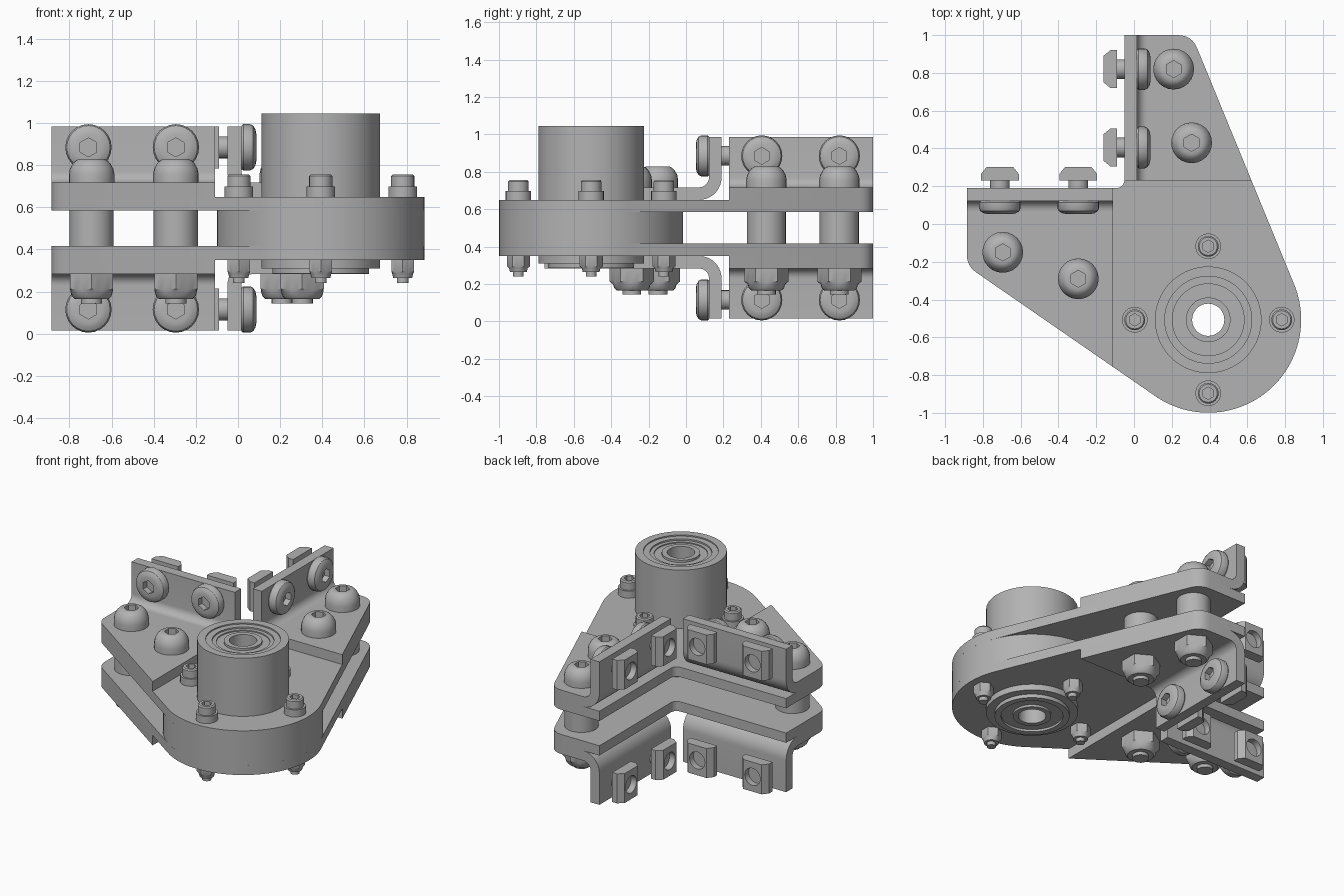
import bpy, bmesh
from math import sin, cos, pi, radians
from mathutils import Matrix, Vector

cube = bpy.data.objects.get("Cube")
if cube:
    bpy.data.objects.remove(cube)

metal = bpy.data.materials.new("grey metal")
metal.use_nodes = True
GREY = (0.45, 0.45, 0.45, 1)
metal.diffuse_color = GREY
metal.node_tree.nodes["Principled BSDF"].inputs["Base Color"].default_value = GREY

HUB = Vector((0.393, -0.507))        # bearing axis
HUB_R = 0.492
MID = 0.5                            # mirror height of the assembly
PLATE, SHEET, TOP = 0.584, 0.65, 0.717   # plate underside, plate top, bracket top
BACK, SIDE = 0.19, -0.05             # outer faces of the two flanges
END_1, END_2 = -0.11, 0.23           # inner ends of the two brackets
BEND = 0.12                          # outer bend radius
FLIP = Matrix.Translation((0, 0, 2 * MID)) @ Matrix.Scale(-1, 4, (0, 0, 1))
UP, DOWN = Vector((0, 0, 1)), Vector((0, 0, -1))


def finish(name, bm, matrix=Matrix()):
    bm.transform(matrix)
    bmesh.ops.recalc_face_normals(bm, faces=bm.faces)
    mesh = bpy.data.meshes.new(name)
    bm.to_mesh(mesh)
    bm.free()
    mesh.materials.append(metal)
    mesh.shade_smooth()
    mesh.set_sharp_from_angle(angle=radians(32))
    obj = bpy.data.objects.new(name, mesh)
    bpy.context.collection.objects.link(obj)
    return obj


def prism(name, points, z0, z1, matrix=Matrix(), clips=()):
    """Extrude an outline, keeping only the side of each clip plane its normal leaves."""
    bm = bmesh.new()
    bm.faces.new([bm.verts.new((p[0], p[1], z0)) for p in points])
    for co, normal in clips:
        geom = bm.verts[:] + bm.edges[:] + bm.faces[:]
        bmesh.ops.bisect_plane(bm, geom=geom, plane_co=co, plane_no=normal, clear_outer=True)
    new = bmesh.ops.extrude_face_region(bm, geom=bm.faces[:])["geom"]
    verts = [v for v in new if isinstance(v, bmesh.types.BMVert)]
    bmesh.ops.translate(bm, verts=verts, vec=(0, 0, z1 - z0))
    return finish(name, bm, matrix)


def lathe(name, profile, loc, axis=UP, segs=24, ring=False):
    """Spin (radius, height) points; a third item makes that loop hexagonal."""
    bm = bmesh.new()
    loops = []
    for r, z, *hexed in profile:
        loop = []
        for i in range(segs):
            t = 2 * pi * i / segs
            k = cos(pi / 6) / cos(t % (pi / 3) - pi / 6) if hexed else 1
            a = t + pi / 6
            loop.append(bm.verts.new((r * k * cos(a), r * k * sin(a), z)))
        loops.append(loop)
    pairs = list(zip(loops, loops[1:]))
    if ring:
        pairs.append((loops[-1], loops[0]))
    for a, b in pairs:
        for i in range(segs):
            j = (i + 1) % segs
            bm.faces.new((a[i], a[j], b[j], b[i]))
    if not ring:
        bm.faces.new(loops[0])
        bm.faces.new(loops[-1])
    return finish(name, bm, Matrix.Translation(loc) @ axis.to_track_quat('Z', 'Y').to_matrix().to_4x4())


def cylinder(name, r, h, loc, axis=UP, segs=24):
    return lathe(name, [(r, 0), (r, h)], loc, axis, segs)


def cut(obj, cutter):
    cutter.hide_render = True
    mod = obj.modifiers.new("cut", 'BOOLEAN')
    mod.operation, mod.solver, mod.object = 'DIFFERENCE', 'EXACT', cutter
    graph = bpy.context.evaluated_depsgraph_get()
    mesh = bpy.data.meshes.new_from_object(obj.evaluated_get(graph))
    obj.modifiers.clear()
    obj.data = mesh
    mesh.set_sharp_from_angle(angle=radians(32))
    bpy.data.objects.remove(cutter)


def arc(c, r, a0, a1, n):
    return [(c[0] + r * cos(radians(a0 + (a1 - a0) * i / n)),
             c[1] + r * sin(radians(a0 + (a1 - a0) * i / n))) for i in range(n + 1)]


def rounded(corner, before, after, size, n=6):
    c = Vector(corner)
    p = c + (Vector(before) - c).normalized() * size
    q = c + (Vector(after) - c).normalized() * size
    return [tuple(p.lerp(c, i / n).lerp(c.lerp(q, i / n), i / n)) for i in range(n + 1)]


# Shared outline of plates and brackets
nose = arc(HUB, HUB_R, 235.3, 383.3, 40)
far_left, near_left = (-0.885, BACK), (-0.885, -0.222)
far_right, far_back, notch = (0.306, 1.0), (SIDE, 1.0), (SIDE, BACK)
outline = ([far_left] + rounded(near_left, far_left, nose[0], 0.06) + nose
           + rounded(far_right, nose[-1], far_back, 0.075) + [far_back]
           + rounded(notch, far_back, far_left, 0.05))

# Bent sheet section: distance in from the outer face, height
section = (arc((BEND, SHEET + BEND), BEND, 270, 180, 10) + [(0, 0.985), (0.067, 0.985)]
           + arc((BEND, SHEET + BEND), BEND - 0.067, 180, 270, 8))
along_x = Matrix(((0, 0, 1, 0), (-1, 0, 0, BACK), (0, 1, 0, 0), (0, 0, 0, 1)))
along_y = Matrix(((1, 0, 0, SIDE), (0, 0, 1, 0), (0, 1, 0, 0), (0, 0, 0, 1)))
clip_1 = [((END_1, 0, 0), (1, 0, 0)), ((0, BACK - BEND, 0), (0, 1, 0))]
clip_2 = [((0, END_2, 0), (0, -1, 0)), ((SIDE + BEND, 0, 0), (-1, 0, 0))]

for level, m in (("upper", Matrix()), ("lower", FLIP)):
    plate = prism(level + "_plate", outline, PLATE, SHEET, m)
    cut(plate, cylinder("bore_cutter", 0.25, 1, (*HUB, 0), segs=48))
    prism(level + "_right_bracket", outline, SHEET, TOP, m, clip_1)
    prism(level + "_right_flange", section, far_left[0], END_1, m @ along_x)
    prism(level + "_back_bracket", outline, SHEET, TOP, m, clip_2)
    prism(level + "_back_flange", section, END_2, far_back[1], m @ along_y)

# Hub spacer and bearing housing
lathe("hub_spacer", [(0.25, 2 * MID - PLATE), (HUB_R, 2 * MID - PLATE), (HUB_R, PLATE), (0.25, PLATE)],
      (*HUB, 0), segs=96, ring=True)
bearing = [(0.085, 1.035), (0.118, 1.035), (0.118, 1.02), (0.165, 1.02), (0.165, 1.027),
           (0.19, 1.027), (0.19, 1.037), (0.23, 1.037), (0.23, 1.045), (0.282, 1.045),
           (0.282, 0.31), (0.23, 0.31), (0.23, 0.285), (0.19, 0.285), (0.19, 0.3),
           (0.118, 0.3), (0.118, 0.285), (0.085, 0.285)]
lathe("bearing_housing", bearing, (*HUB, 0), segs=72, ring=True)

# Fastener profiles
dome_head = [(0.108, 0), (0.108, 0.04), (0.103, 0.066), (0.09, 0.09), (0.078, 0.103), (0.062, 0.112),
             (0.045, 0.112, 1), (0.045, 0.06, 1)]
flat_head = [(0.104, 0), (0.11, 0.008), (0.11, 0.04), (0.103, 0.055), (0.085, 0.066), (0.065, 0.07),
             (0.045, 0.07, 1), (0.045, 0.03, 1)]
lock_nut = [(0.118, 0, 1), (0.118, 0.07, 1), (0.1, 0.085), (0.094, 0.105), (0.08, 0.118),
            (0.05, 0.118), (0.05, 0.14)]
small_head = [(0.068, 0), (0.068, 0.048), (0.055, 0.048), (0.055, 0.098), (0.048, 0.106),
              (0.033, 0.106, 1), (0.033, 0.06, 1)]
small_nut = [(0.062, 0, 1), (0.062, 0.055, 1), (0.05, 0.065), (0.045, 0.085), (0.028, 0.085),
             (0.028, 0.11)]

# Vertical bolts with spacers and lock nuts
for x, y in ((-0.695, -0.15), (-0.295, -0.29), (0.21, 0.82), (0.305, 0.43)):
    lathe("clamp_bolt_head", dome_head, (x, y, TOP))
    cylinder("clamp_spacer", 0.105, 2 * (PLATE - MID), (x, y, 2 * MID - PLATE))
    lathe("clamp_lock_nut", lock_nut, (x, y, 2 * MID - TOP), DOWN)

# Small bolts around the hub
for i in range(4):
    x, y = HUB.x + 0.389 * cos(i * pi / 2), HUB.y + 0.389 * sin(i * pi / 2)
    lathe("hub_bolt_head", small_head, (x, y, SHEET))
    lathe("hub_bolt_nut", small_nut, (x, y, 2 * MID - SHEET), DOWN)

# Flange bolts with slot nuts
nut_shape = [(-0.1, 0.04), (0.1, 0.04), (0.1, 0.075), (0.07, 0.112), (-0.07, 0.112), (-0.1, 0.075)]


def flange_bolt(x, y, z, out):
    face = Vector((x, y, z))
    lathe("flange_bolt_head", flat_head, face - out * 0.067, -out)
    cylinder("flange_bolt_neck", 0.052, 0.05, face, out)
    m = Matrix((out.cross(UP), out, UP)).transposed().to_4x4()
    nut = prism("slot_nut", nut_shape, -0.1, 0.1, Matrix.Translation(face) @ m)
    cut(nut, cylinder("nut_cutter", 0.058, 0.1, face + out * 0.07, out))


for z in (0.885, 0.115):
    for x in (-0.71, -0.295):
        flange_bolt(x, BACK, z, Vector((0, 1, 0)))
    for y in (0.82, 0.405):
        flange_bolt(SIDE, y, z, Vector((-1, 0, 0)))
